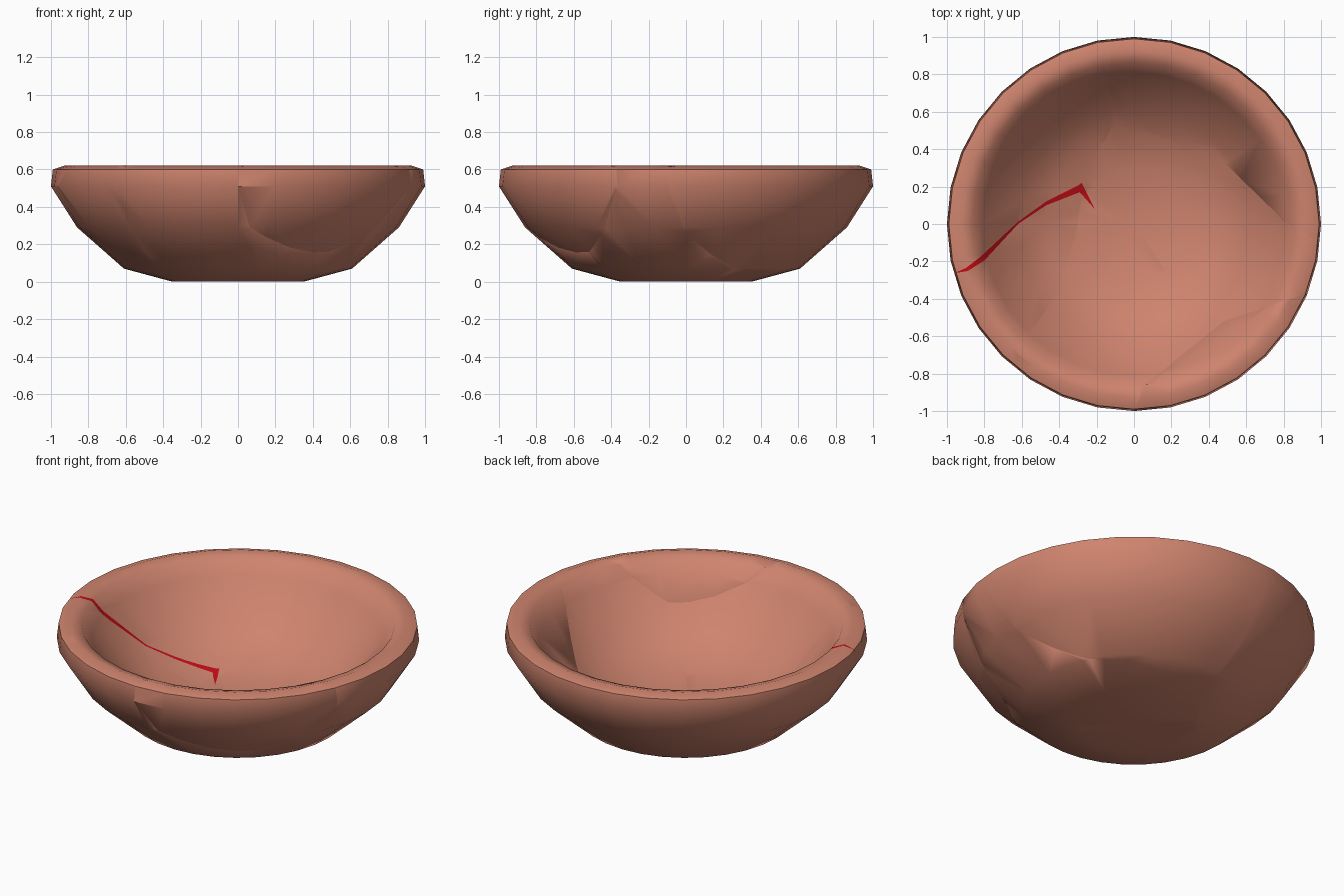
import bpy, bmesh, math

if "Cube" in bpy.data.objects:
    bpy.data.objects.remove(bpy.data.objects["Cube"])

SEG = 32


def material(name, rgb):
    m = bpy.data.materials.new(name)
    m.diffuse_color = (*rgb, 1)
    m.use_nodes = True
    m.node_tree.nodes["Principled BSDF"].inputs["Base Color"].default_value = m.diffuse_color
    return m


clay = material("terracotta", (0.62, 0.23, 0.155))
red = material("crack_red", (0.55, 0.004, 0.008))


def make_object(name, bm):
    bmesh.ops.recalc_face_normals(bm, faces=bm.faces[:])
    mesh = bpy.data.meshes.new(name)
    bm.to_mesh(mesh)
    bm.free()
    obj = bpy.data.objects.new(name, mesh)
    bpy.context.collection.objects.link(obj)
    return obj


def lathe(name, profile):
    """Closed solid of revolution; the profile starts and ends on the axis."""
    bm = bmesh.new()
    rings = []
    for r, z in profile:
        n = 1 if r == 0 else SEG
        rings.append([bm.verts.new((r * math.cos(2 * math.pi * i / SEG),
                                    r * math.sin(2 * math.pi * i / SEG), z))
                      for i in range(n)])
    for a, b in zip(rings, rings[1:]):
        for i in range(SEG):
            j = (i + 1) % SEG
            quad = [a[i % len(a)], a[j % len(a)], b[j % len(b)], b[i % len(b)]]
            bm.faces.new(list(dict.fromkeys(quad)))
    return make_object(name, bm)


def prism(name, outline):
    bm = bmesh.new()
    face = bm.faces.new([bm.verts.new((x, y, -0.5)) for x, y in outline])
    top = bmesh.ops.extrude_face_region(bm, geom=[face])["geom"]
    for v in top:
        if isinstance(v, bmesh.types.BMVert):
            v.co.z = 1.2
    return make_object(name, bm)


# Whole bowl: outside wall, rounded rim, inside wall
bowl = lathe("bowl_blank", [
    (0, 0), (0.35, 0), (0.61, 0.07), (0.86, 0.29), (1.0, 0.51), (0.99, 0.6),
    (0.93, 0.62), (0.865, 0.6), (0.81, 0.52), (0.62, 0.3), (0.48, 0.215),
    (0.3, 0.15), (0, 0.13)])
bowl.data.materials.append(clay)

# Fracture lines seen from above
junction_b, junction_c = (-0.1, 0.55), (0.48, -0.52)
crack_low = [(-0.958, -0.262), (-0.89, -0.252), (-0.8, -0.195), (-0.62, 0.0),
             (-0.47, 0.1), (-0.29, 0.17)]
crack_high = [(-0.9, -0.236), (-0.82, -0.175), (-0.62, 0.012),
              (-0.47, 0.12), (-0.3, 0.205), (-0.28, 0.22)]
tail = (-0.21, 0.08)
back_seam = [(-0.13, 0.72), (-0.12, 1.3)]
right_seam = [(0.4, 0.41), (0.8, 0.02), (1.0, -0.1), (1.3, -0.15)]
front_right_seam = [(0.9, -0.38), (1.3, -0.2)]
front_seam = [(0.06, -0.86), (0.0, -1.0), (0.0, -1.3)]
left_seam = [(-0.3, 0.0), (-0.4, -0.35), (-0.53, -0.55), (-0.62, -0.7), (-0.85, -1.3)]
crack_out = (-1.3, -0.3)

outlines = {
    "left_shard": [crack_out] + crack_low + left_seam + [(-1.3, -1.3)],
    "back_left_shard": [crack_out, crack_low[0]] + crack_high
                       + [junction_b] + back_seam + [(-1.3, 1.3)],
    "back_right_shard": [junction_b] + right_seam + [(1.3, 1.3)] + back_seam[::-1],
    "centre_shard": [crack_high[-1], tail, junction_c] + front_right_seam
                    + right_seam[::-1] + [junction_b],
    "front_shard": [crack_low[-1], tail, junction_c] + front_seam + left_seam[::-1],
    "front_right_shard": [junction_c] + front_seam + [(1.3, -1.3)]
                         + front_right_seam[::-1],
    "crack_fill": crack_low + [tail] + crack_high[::-1],
}

# Cut each shard out of the bowl
shards = []
for name, outline in outlines.items():
    cutter = prism(name + "_cutter", outline)
    cutter.hide_render = True
    cutter.data.materials.append(clay)
    mod = bowl.modifiers.new("cut", "BOOLEAN")
    mod.operation = "INTERSECT"
    mod.solver = "EXACT"
    mod.object = cutter
    dg = bpy.context.evaluated_depsgraph_get()
    mesh = bpy.data.meshes.new_from_object(bowl.evaluated_get(dg))
    bowl.modifiers.remove(mod)
    bpy.data.objects.remove(cutter)
    shard = bpy.data.objects.new(name, mesh)
    bpy.context.collection.objects.link(shard)
    mesh.materials.clear()
    mesh.materials.append(clay)
    shards.append(shard)
bpy.data.objects.remove(bowl)

# The open crack shows red on the inside of the bowl only
fill = shards[-1].data
fill.materials.append(red)
for p in fill.polygons:
    p.material_index = 1 if p.normal.z > 0.05 else 0

# Smooth shading
bpy.ops.object.select_all(action="DESELECT")
for s in shards:
    s.select_set(True)
bpy.context.view_layer.objects.active = shards[0]
bpy.ops.object.shade_smooth_by_angle(angle=math.radians(55))
